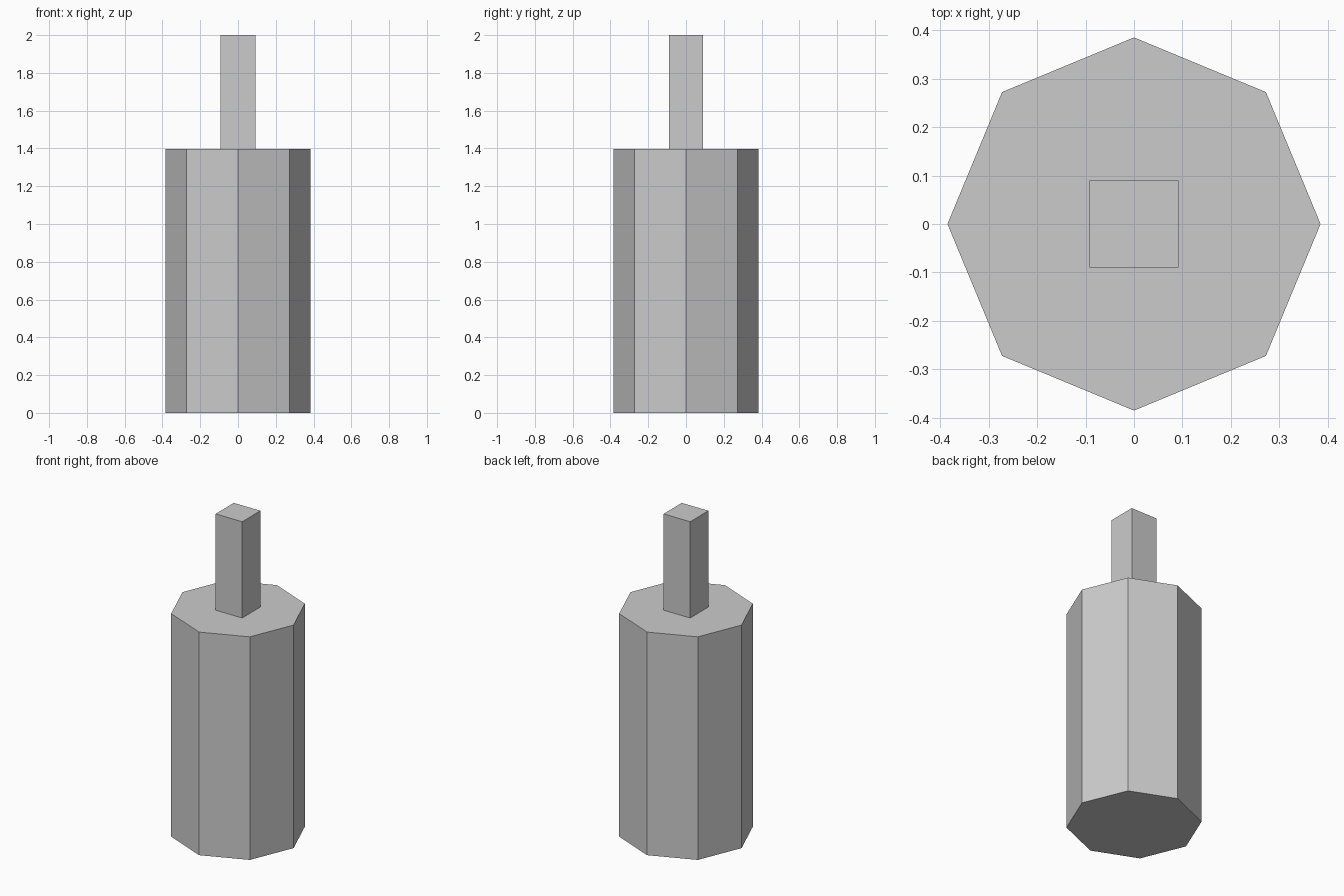
import bpy

if "Cube" in bpy.data.objects:
    bpy.data.objects.remove(bpy.data.objects["Cube"])

BODY_TOP = 1.397
TOTAL = 2.0

# Octagonal body, corners on the x and y axes
bpy.ops.mesh.primitive_cylinder_add(vertices=8, radius=0.385, depth=BODY_TOP,
                                    location=(0, 0, BODY_TOP / 2))
bpy.context.object.name = "octagonal_body"

# Rectangular post, seated just inside the body's top face
post_bottom = BODY_TOP - 0.003
bpy.ops.mesh.primitive_cube_add(size=1, location=(0, 0, (post_bottom + TOTAL) / 2))
post = bpy.context.object
post.name = "top_post"
post.scale = (0.184, 0.18, TOTAL - post_bottom)
bpy.ops.object.transform_apply(location=False, rotation=False, scale=True)
